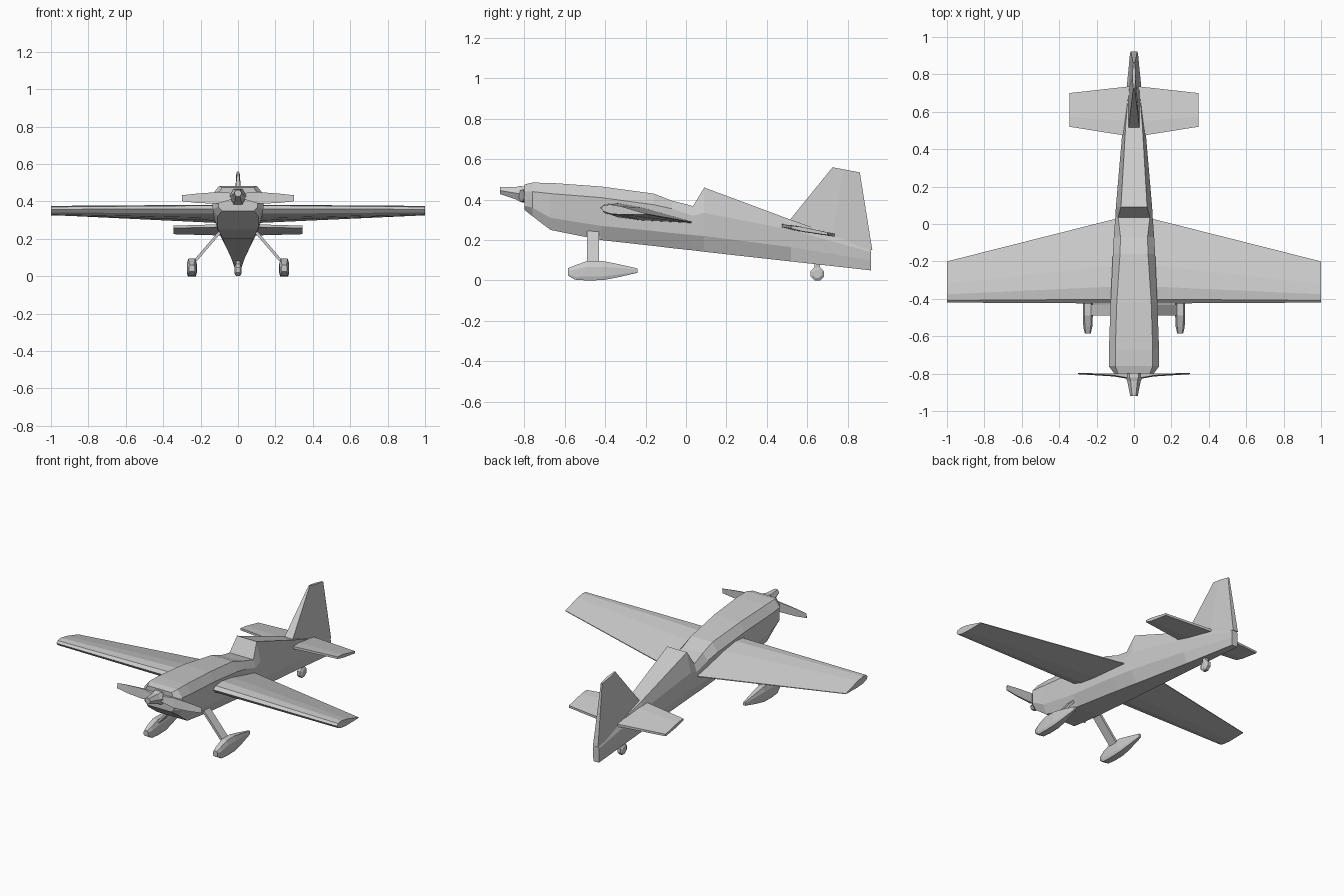
import bpy, bmesh, math
from mathutils import Vector

if "Cube" in bpy.data.objects:
    bpy.data.objects.remove(bpy.data.objects["Cube"])


def loft(name, rings):
    """Skin a list of equal-length closed rings, capped at both ends."""
    bm = bmesh.new()
    vs = [[bm.verts.new(p) for p in r] for r in rings]
    n = len(rings[0])
    for a, b in zip(vs, vs[1:]):
        for i in range(n):
            j = (i + 1) % n
            bm.faces.new((a[i], a[j], b[j], b[i]))
    bm.faces.new(vs[0])
    bm.faces.new(vs[-1])
    bmesh.ops.recalc_face_normals(bm, faces=bm.faces)
    me = bpy.data.meshes.new(name)
    bm.to_mesh(me)
    bm.free()
    ob = bpy.data.objects.new(name, me)
    bpy.context.collection.objects.link(ob)
    return ob


def both_sides(half):
    """Mirror a half ring (top to bottom) into a closed ring."""
    return half + [(-x, y, z) for x, y, z in reversed(half)]


# Fuselage: y, then (half width, z) for deck, shoulder, lower side, belly
stations = [
    (-0.80, (.085, .475), (.105, .44), (.105, .37), (.085, .35)),
    (-0.76, (.10, .484), (.135, .44), (.135, .36), (.11, .318)),
    (-0.67, (.10, .483), (.134, .43), (.128, .31), (.108, .25)),
    (-0.42, (.092, .465), (.125, .41), (.115, .27), (.08, .20)),
    (-0.16, (.075, .43), (.113, .375), (.108, .245), (.07, .171)),
    (-0.07, (.072, .395), (.108, .355), (.104, .235), (.066, .160)),
    (0.035, (.085, .368), (.10, .32), (.098, .225), (.06, .149)),
    (0.09, (.07, .46), (.097, .335), (.094, .22), (.057, .142)),
    (0.52, (.045, .30), (.06, .25), (.055, .165), (.035, .094)),
    (0.915, (.012, .16), (.021, .14), (.021, .10), (.02, .05)),
]
loft("fuselage", [both_sides([(x, s[0], z) for x, z in s[1:]]) for s in stations])


# Wing and tailplane: constant section, tapered between span stations
def lifting_surface(name, section, spans):
    rings = []
    for x, lead, trail, z, slope, thick in spans:
        c = trail - lead
        rings.append([(x, lead + u * c, z - slope * u * c + t * thick) for u, t in section])
    full = [[(-x, y, z) for x, y, z in r] for r in reversed(rings)] + rings
    return loft(name, full)


airfoil = [(0, 0), (.05, .3), (.2, .5), (.45, .45), (1, .04),
           (1, -.04), (.45, -.4), (.2, -.45), (.05, -.3)]
lifting_surface("wing", airfoil, [(.07, -.425, .035, .36, .16, .075),
                                  (1.0, -.42, -.20, .358, .13, .048)])
slab = [(0, .3), (.3, .5), (1, .3), (1, -.3), (.3, -.5), (0, -.3)]
lifting_surface("tailplane", slab, [(.03, .47, .735, .272, .18, .026),
                                    (.345, .52, .70, .264, .18, .022)])

# Fin and rudder
loft("fin", [both_sides([(.03, .51, .295), (.03, .72, .20), (.018, .922, .15)]),
             both_sides([(.004, .725, .56), (.009, .78, .55), (.005, .86, .535)])])

# Spinner, axis tilted slightly upward to the front
def ring(y, z, r, n=6):
    return [(r * math.cos(2 * math.pi * i / n), y, z + r * math.sin(2 * math.pi * i / n))
            for i in range(n)]


loft("spinner", [ring(-.92, .445, .02), ring(-.84, .432, .036),
                 ring(-.82, .428, .046), ring(-.79, .423, .046)])

# Propeller blades: span x, z low/high edges, y low/high edges
for side, label in ((1, "right"), (-1, "left")):
    rings = []
    for x, lo, hi, y0, y1 in [(.02, .415, .445, -.83, -.80), (.11, .388, .45, -.815, -.80),
                              (.22, .392, .442, -.808, -.798), (.30, .402, .433, -.803, -.797)]:
        rings.append([(side * x, y0, lo), (side * x, y0 + .006, hi),
                      (side * x, y1, hi), (side * x, y1 - .002, lo)])
    loft("propeller_blade_" + label, rings)

    # Landing gear leg: thin flat strut
    leg = []
    for x, z in ((.085, .25), (.24, .07)):
        leg.append([(side * (x + d), y, z + d * .8)
                    for d, y in ((-.006, -.49), (.006, -.49), (.006, -.43), (-.006, -.43))])
    loft("gear_leg_" + label, leg)

    # Wheel fairing: y, half width, top, bottom
    pant = []
    for y, w, top, bot in [(-.585, .016, .06, .025), (-.55, .024, .075, .004),
                           (-.49, .027, .096, 0), (-.41, .027, .096, .002),
                           (-.34, .02, .082, .015), (-.24, .008, .06, .038)]:
        h = top - bot
        pant.append([(side * (.247 + u * w), y, bot + v * h) for u, v in
                     ((-.65, 1), (.65, 1), (1, .7), (1, .2), (.8, 0), (-.8, 0), (-1, .2), (-1, .7))])
    loft("wheel_fairing_" + label, pant)

# Tail wheel with short fork
def disc(x, r, n=8):
    return [(x, .65 + r * math.cos(math.pi * (2 * i + 1) / n),
             .033 + r * math.sin(math.pi * (2 * i + 1) / n)) for i in range(n)]


loft("tail_wheel", [disc(-.018, .022), disc(-.01, .0355), disc(.01, .0355), disc(.018, .022)])
loft("tail_wheel_fork", [[(a * .012, .65 + b * .014, z) for a, b in
                          ((-1, -1), (1, -1), (1, 1), (-1, 1))] for z in (.05, .10)])
